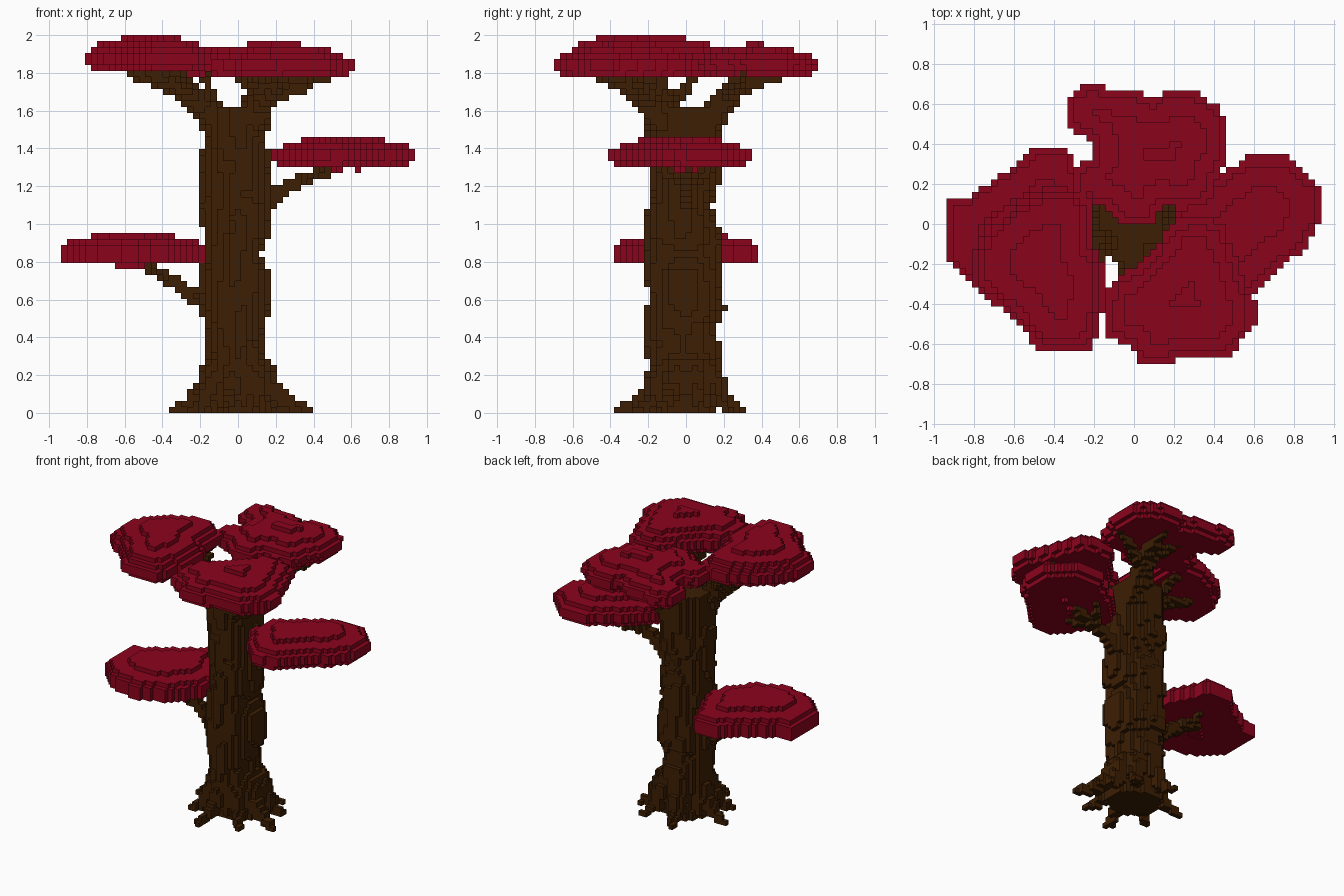
import bpy
import bmesh
import math
from mathutils import Vector

cube = bpy.data.objects.get("Cube")
if cube:
    bpy.data.objects.remove(cube, do_unlink=True)

V = 2 / 63          # block size; block centres are (i, j + .5, k + .5) * V
owner = {}          # block index -> part name


def material(name, rgb):
    m = bpy.data.materials.new(name)
    m.diffuse_color = (*rgb, 1)
    m.use_nodes = True
    m.node_tree.nodes["Principled BSDF"].inputs["Base Color"].default_value = (*rgb, 1)
    return m


bark = material("dark bark", (0.045, 0.013, 0.001))
leaf = material("crimson leaves", (0.258, 0.001, 0.012))


def claim(part, i, j, k):
    if 0 <= k < 63:
        owner.setdefault((i, j, k), part)


def limb(part, points, r0, r1):
    """Tapered chain of block balls along a path."""
    pts = [Vector(p) for p in points]
    total = sum((b - a).length for a, b in zip(pts, pts[1:]))
    done = 0
    for a, b in zip(pts, pts[1:]):
        length = (b - a).length
        steps = max(2, int(length / V * 2))
        for s in range(steps + 1):
            c = a.lerp(b, s / steps)
            r = r0 + (r1 - r0) * (done + length * s / steps) / total
            ci, cj, ck = round(c.x / V), math.floor(c.y / V), int(c.z / V)
            claim(part, ci, cj, ck)
            n = int(r / V) + 1
            for i in range(ci - n, ci + n + 1):
                for j in range(cj - n, cj + n + 1):
                    for k in range(ck - n, ck + n + 1):
                        if (Vector((i, j + .5, k + .5)) * V - c).length < r:
                            claim(part, i, j, k)
        done += length


def edge_distance(x, y, poly):
    """Distance to the outline, positive inside."""
    p = Vector((x, y))
    inside, best = False, 9
    for a, b in zip(poly, poly[1:] + poly[:1]):
        if (a[1] > y) != (b[1] > y):
            if x < a[0] + (y - a[1]) * (b[0] - a[0]) / (b[1] - a[1]):
                inside = not inside
        a, d = Vector(a), Vector(b) - Vector(a)
        t = min(1, max(0, (p - a).dot(d) / d.dot(d)))
        best = min(best, (p - a - d * t).length)
    return best if inside else -best


def canopy(part, poly, row, insets):
    """Stack of layers, each the outline pulled in by its inset."""
    for i in range(-31, 32):
        for j in range(-24, 24):
            d = edge_distance(i * V, (j + .5) * V, poly)
            for n, inset in enumerate(insets):
                if d > inset + 0.009:
                    claim(part, i, j, row + n)


def sample(profile, z):
    """Linear reading of a (height, radius) profile."""
    for (z0, r0), (z1, r1) in zip(profile, profile[1:]):
        if z <= z1:
            return r0 + (r1 - r0) * (z - z0) / (z1 - z0)
    return profile[-1][1]


# Trunk: uneven column with a profile for each side and shallow grooves
RIGHT = [(0, .18), (.2, .19), (.3, .18), (.42, .18), (.6, .20), (.8, .18), (.95, .18),
         (1.1, .21), (1.3, .21), (1.42, .18), (1.62, .17)]
LEFT = [(0, .18), (.2, .17), (.36, .12), (.46, .14), (.56, .17), (.74, .17), (.84, .12),
        (.95, .17), (1.2, .18), (1.4, .15), (1.62, .14)]
FRONT = [(0, .17), (.2, .18), (.36, .21), (.6, .20), (.8, .21), (1.05, .21), (1.15, .18),
         (1.3, .18), (1.45, .21), (1.62, .21)]
BACK = [(0, .16), (.2, .15), (.34, .20), (.45, .15), (.55, .20), (.72, .17), (.9, .20),
        (1.1, .13), (1.22, .17), (1.5, .19), (1.62, .17)]
for k in range(51):
    z = (k + .5) * V
    xl, xr, yf, yb = (sample(p, z) for p in (LEFT, RIGHT, FRONT, BACK))
    for i in range(-9, 10):
        for j in range(-9, 9):
            x, y = i * V, (j + .5) * V
            a = math.atan2(y, x)
            q = math.hypot(x / (xl if x > 0 else xr), y / (yb if y > 0 else yf))
            hollow = .08 * max(0, math.sin(2 * a)) * (1 + math.cos(7 * (z - 1.1)))
            if q < 1.02 - hollow + .04 * math.sin(9 * a + 3 * math.sin(z * 5)):
                claim("trunk", i, j, k)

# Roots: angle, reach
for deg, reach in [(-20, .43), (-55, .33), (-102, .38), (215, .32),
                   (172, .37), (106, .32), (53, .31), (18, .33)]:
    c, s = math.cos(math.radians(deg)), math.sin(math.radians(deg))
    limb("roots", [(c * q, s * q, z) for q, z in
                   [(.12, .24), (.17, .15), (.6 * reach + .02, .06), (reach - .02, .015)]],
         .075, .022)

# Upper branches forking below the crown
for path in [[(-.08, -.04, 1.48), (-.17, -.10, 1.62), (-.29, -.18, 1.71), (-.46, -.26, 1.80)],
             [(.06, -.09, 1.48), (.11, -.18, 1.62), (.18, -.28, 1.72), (.26, -.40, 1.80)],
             [(.05, .08, 1.48), (.08, .17, 1.62), (.12, .27, 1.72), (.12, .40, 1.80)]]:
    limb("upper_branches", path, .095, .035)
for path in [[(-.28, -.16, 1.70), (-.42, -.14, 1.75), (-.57, -.12, 1.79)],
             [(-.24, -.14, 1.69), (-.30, -.32, 1.76), (-.33, -.42, 1.80)],
             [(-.14, -.08, 1.62), (-.16, -.12, 1.72), (-.17, -.16, 1.80)],
             [(-.20, -.10, 1.64), (-.27, .03, 1.75), (-.30, .08, 1.80)],
             [(.12, -.18, 1.64), (.28, -.22, 1.70), (.47, -.27, 1.78)],
             [(.15, -.22, 1.68), (.08, -.38, 1.75), (.06, -.50, 1.79)],
             [(.10, .20, 1.66), (.24, .27, 1.71), (.38, .32, 1.79)],
             [(.09, .22, 1.67), (.07, .32, 1.74), (-.02, .42, 1.79)],
             [(.12, .28, 1.72), (.16, .42, 1.76), (.17, .51, 1.79)]]:
    limb("upper_branches", path, .045, .022)

# Side branches
limb("low_right_branch", [(-.14, 0, .57), (-.27, 0, .64), (-.40, 0, .73), (-.54, 0, .79)], .055, .022)
limb("high_left_branch", [(.13, 0, 1.09), (.21, 0, 1.17), (.34, 0, 1.23), (.52, 0, 1.29)], .055, .022)
for s in (-1, 1):
    limb("low_right_branch", [(-.34, 0, .69), (-.43, .10 * s, .76), (-.46, .15 * s, .79)], .025, .015)
    limb("high_left_branch", [(.32, 0, 1.22), (.40, .09 * s, 1.26), (.44, .14 * s, 1.29)], .025, .015)

# Leaf pads
canopy("crown_front_right",
       [(-.81, -.32), (-.81, -.15), (-.74, 0), (-.63, .10), (-.46, .19), (-.26, .18), (-.20, .10),
        (-.20, -.10), (-.14, -.20), (-.12, -.32), (-.17, -.54), (-.22, -.64), (-.48, -.64),
        (-.55, -.55), (-.62, -.47), (-.74, -.38)],
       57, [.03, 0, 0, .03, .06, .17])
canopy("crown_front_left",
       [(-.17, -.56), (-.13, -.28), (0, -.21), (.08, -.13), (.19, .02), (.34, .05), (.45, 0),
        (.52, -.16), (.57, -.32), (.615, -.38), (.615, -.52), (.54, -.60), (.48, -.67), (.25, -.67),
        (.17, -.71), (.02, -.71), (-.03, -.61)],
       56, [.02, 0, 0, .04, .10, .25])
canopy("crown_back",
       [(-.35, .64), (-.28, .68), (-.24, .71), (-.18, .71), (-.13, .69), (.02, .67), (.10, .63),
        (.15, .68), (.31, .68), (.43, .59), (.48, .52), (.48, .32), (.43, .25), (.38, .10),
        (.25, .06), (.15, .08), (.10, -.02), (-.05, -.02), (-.15, .08), (-.26, .10), (-.32, .16),
        (-.32, .28), (-.21, .34), (-.22, .41), (-.35, .48)],
       56, [.04, .01, 0, .04, .12, .24])
canopy("high_left_leaves",
       [(.94, .20), (.87, .25), (.78, .35), (.58, .35), (.35, .20), (.20, .07), (.17, -.10),
        (.29, -.30), (.40, -.42), (.55, -.40), (.69, -.26), (.85, -.14), (.94, 0)],
       40, [.27, .02, 0, 0, .04, .15])
canopy("low_right_leaves",
       [(-.94, .12), (-.94, -.20), (-.86, -.27), (-.75, -.35), (-.55, -.39), (-.35, -.30),
        (-.20, -.12), (-.17, .02), (-.25, .20), (-.32, .38), (-.51, .38), (-.60, .30),
        (-.72, .22), (-.85, .13)],
       24, [.26, 0, 0, 0, .03, .14])

# Build the exposed block faces of each part
SIDES = []
for axis in range(3):
    for sign in (-1, 1):
        quad = [(-.5, -.5), (.5, -.5), (.5, .5), (-.5, .5)]
        corners = []
        for u, w in quad[::sign]:
            p = [0, 0, 0]
            p[axis], p[(axis + 1) % 3], p[(axis + 2) % 3] = sign * .5, u, w
            corners.append(p)
        step = [0, 0, 0]
        step[axis] = sign
        SIDES.append((step, corners))

for part in sorted(set(owner.values())):
    bm = bmesh.new()
    verts = {}
    for (i, j, k), name in owner.items():
        if name != part:
            continue
        for (di, dj, dk), corners in SIDES:
            if (i + di, j + dj, k + dk) in owner:
                continue
            face = []
            for x, y, z in corners:
                key = (i + x, j + .5 + y, k + .5 + z)
                if key not in verts:
                    verts[key] = bm.verts.new([c * V for c in key])
                face.append(verts[key])
            bm.faces.new(face)
    mesh = bpy.data.meshes.new(part)
    bm.to_mesh(mesh)
    bm.free()
    mesh.materials.append(leaf if "leaves" in part or "crown" in part else bark)
    bpy.context.collection.objects.link(bpy.data.objects.new(part, mesh))
